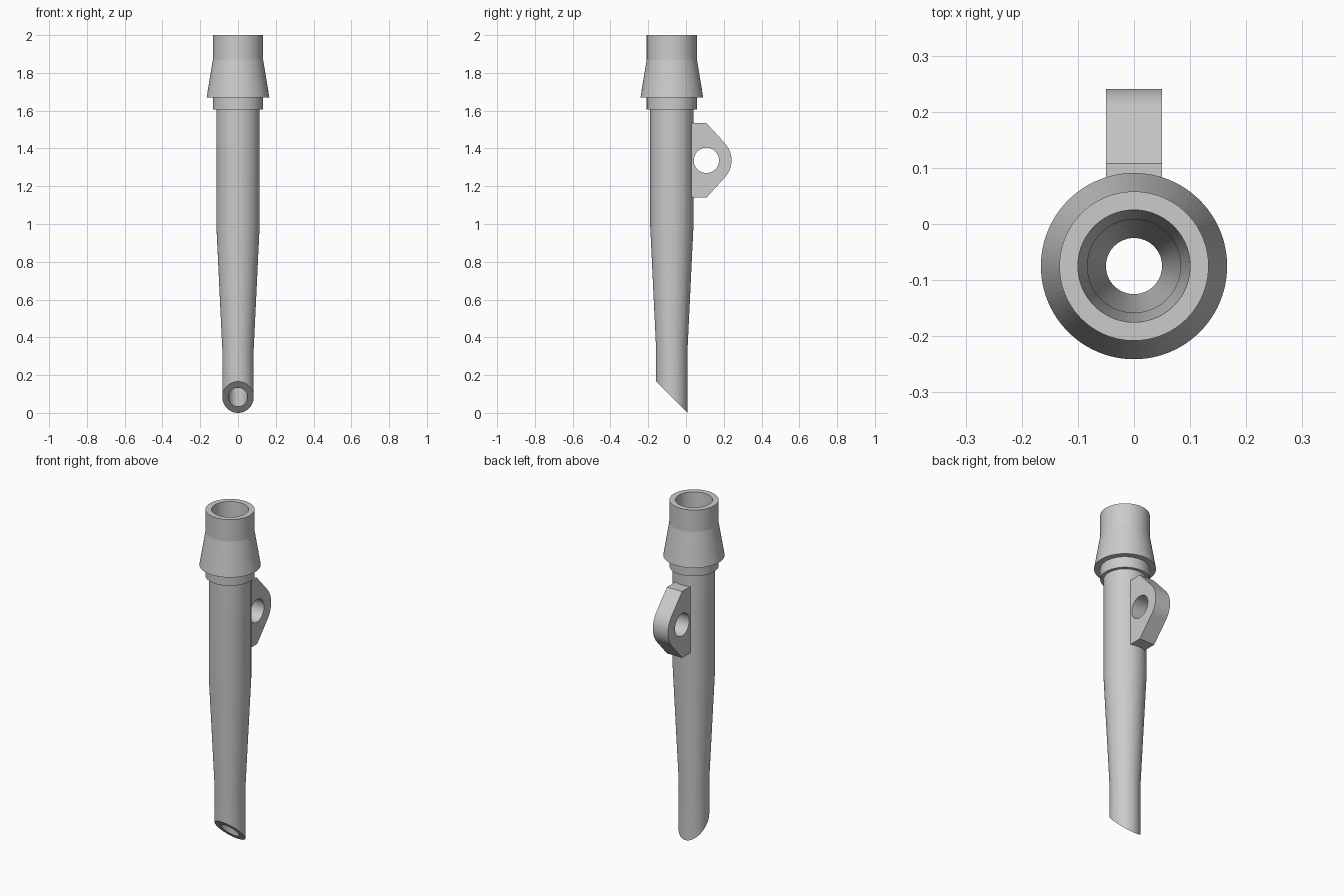
import bpy, bmesh, math

if "Cube" in bpy.data.objects:
    bpy.data.objects.remove(bpy.data.objects["Cube"])

AXIS_Y = -0.075
SEGMENTS = 96

grey = bpy.data.materials.new("plain grey")
grey.diffuse_color = (0.6, 0.6, 0.6, 1)
grey.use_nodes = True
grey.node_tree.nodes["Principled BSDF"].inputs["Base Color"].default_value = grey.diffuse_color


def smooth(obj):
    bpy.ops.object.select_all(action='DESELECT')
    obj.select_set(True)
    bpy.context.view_layer.objects.active = obj
    bpy.ops.object.shade_smooth_by_angle(angle=math.radians(3))


# Hollow tube: closed profile of (radius, height); height None = 45 degree cut
profile = [
    (0.133, 2.0), (0.133, 1.87), (0.166, 1.67), (0.133, 1.67),   # flared collar
    (0.133, 1.605), (0.115, 1.605), (0.115, 1.0), (0.083, 0.333),  # tapered body
    (0.083, None), (0.05, None),                                  # slanted tip
    (0.05, 0.333), (0.083, 1.0), (0.083, 1.605), (0.1, 2.0),      # bore
]
bm = bmesh.new()
rings = []
for r, z in profile:
    ring = []
    for i in range(SEGMENTS):
        a = 2 * math.pi * i / SEGMENTS
        x, y = r * math.cos(a), r * math.sin(a)
        ring.append(bm.verts.new((x, y + AXIS_Y, 0.083 - y if z is None else z)))
    rings.append(ring)
for k, ring in enumerate(rings):
    nxt = rings[(k + 1) % len(rings)]
    for i in range(SEGMENTS):
        j = (i + 1) % SEGMENTS
        bm.faces.new((ring[i], nxt[i], nxt[j], ring[j]))
bmesh.ops.recalc_face_normals(bm, faces=bm.faces)
mesh = bpy.data.meshes.new("tube")
bm.to_mesh(mesh)
bm.free()
tube = bpy.data.objects.new("tube", mesh)
bpy.context.collection.objects.link(tube)
mesh.materials.append(grey)
smooth(tube)

# Lug: flat plate with rounded nose and a round eye
CY, CZ, NOSE, HALF, EYE = 0.108, 1.337, 0.133, 0.198, 0.067
tangent = math.asin(NOSE / HALF)


def arc(radius, start, end, n):
    return [(CY + radius * math.cos(start + (end - start) * i / n),
             CZ + radius * math.sin(start + (end - start) * i / n)) for i in range(n + 1)]


outline = [(0.015, CZ - HALF), (CY, CZ - HALF)]
outline += arc(NOSE, -tangent, tangent, 24)
outline += [(CY, CZ + HALF), (0.015, CZ + HALF)]
eye = arc(EYE, 0, 2 * math.pi, 48)[:-1]

curve = bpy.data.curves.new("lug_outline", 'CURVE')
curve.dimensions = '2D'
curve.fill_mode = 'BOTH'
curve.extrude = 0.05
for points in (outline, eye):
    spline = curve.splines.new('POLY')
    spline.points.add(len(points) - 1)
    for p, (u, v) in zip(spline.points, points):
        p.co = (u, v, 0, 1)
    spline.use_cyclic_u = True
lug = bpy.data.objects.new("lug", curve)
bpy.context.collection.objects.link(lug)
# stand the plate up in the y-z plane
lug.rotation_euler = (math.pi / 2, 0, math.pi / 2)
bpy.ops.object.select_all(action='DESELECT')
lug.select_set(True)
bpy.context.view_layer.objects.active = lug
bpy.ops.object.convert(target='MESH')
lug = bpy.context.object
lug.name = "lug"

# weld the caps to the rim
bm = bmesh.new()
bm.from_mesh(lug.data)
bmesh.ops.remove_doubles(bm, verts=bm.verts, dist=0.0001)
bmesh.ops.recalc_face_normals(bm, faces=bm.faces)
bm.to_mesh(lug.data)
bm.free()
lug.data.materials.clear()
lug.data.materials.append(grey)
bpy.ops.object.shade_smooth_by_angle(angle=math.radians(20))
